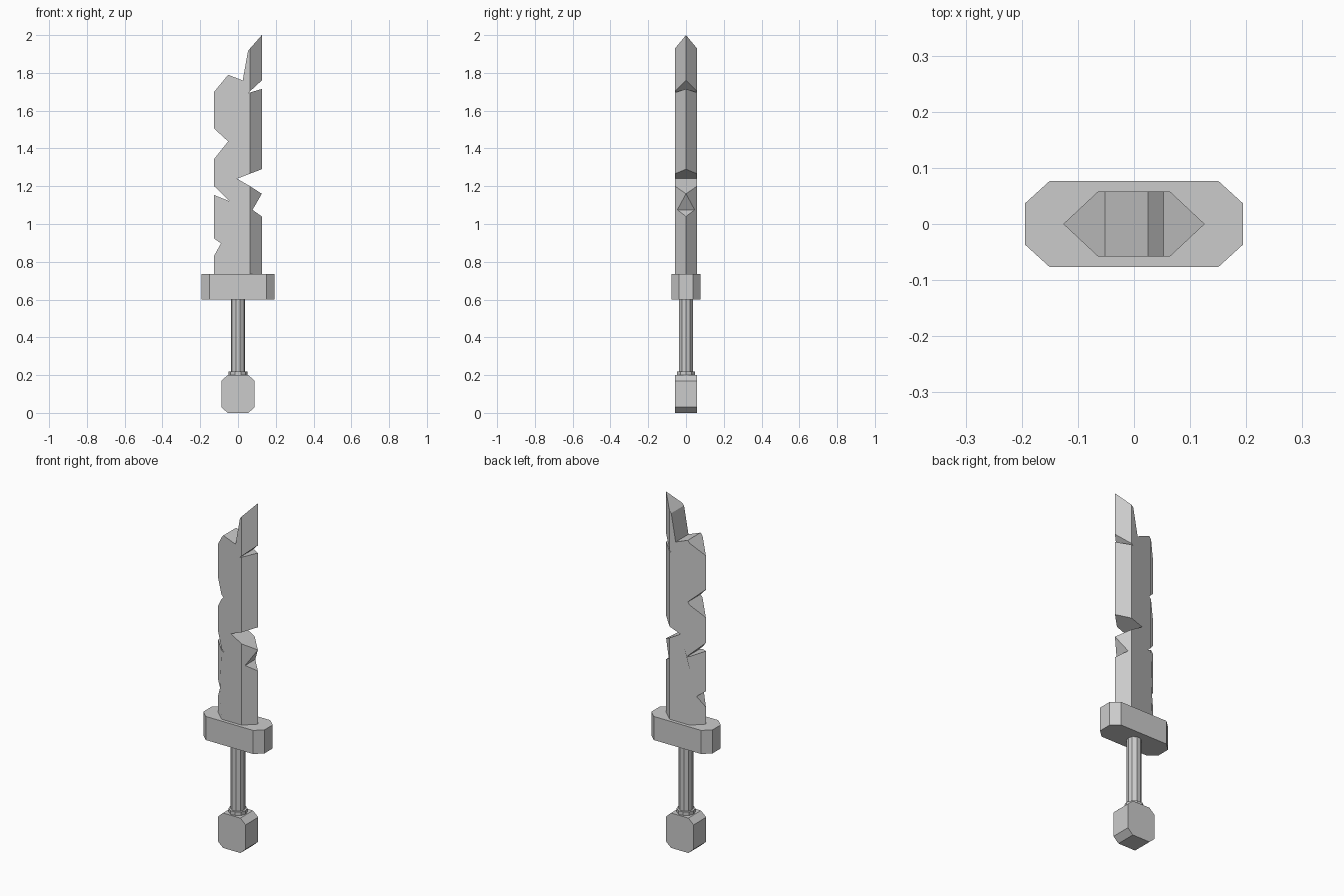
import bpy, bmesh, math
from mathutils import Matrix

if "Cube" in bpy.data.objects:
    bpy.data.objects.remove(bpy.data.objects["Cube"])


def finish(name, bm):
    bmesh.ops.recalc_face_normals(bm, faces=bm.faces[:])
    mesh = bpy.data.meshes.new(name)
    bm.to_mesh(mesh)
    bm.free()
    obj = bpy.data.objects.new(name, mesh)
    bpy.context.collection.objects.link(obj)
    return obj


def chamfered_rect(hx, hy, cx, cy):
    """Octagon: rectangle with half sizes hx, hy and corner cuts cx, cy."""
    a, b = hx - cx, hy - cy
    return [(a, -hy), (hx, -b), (hx, b), (a, hy), (-a, hy), (-hx, b), (-hx, -b), (-a, -hy)]


def prism(name, points, depth):
    """Extrude 3D outline points along the vector depth."""
    bm = bmesh.new()
    face = bm.faces.new([bm.verts.new(p) for p in points])
    ext = bmesh.ops.extrude_face_region(bm, geom=[face], use_keep_orig=True)
    verts = [g for g in ext["geom"] if isinstance(g, bmesh.types.BMVert)]
    bmesh.ops.translate(bm, verts=verts, vec=depth)
    return finish(name, bm)


def rod(name, radius, z0, z1, sides=10):
    bm = bmesh.new()
    bmesh.ops.create_cone(bm, cap_ends=True, segments=sides, radius1=radius, radius2=radius,
                          depth=z1 - z0,
                          matrix=Matrix.Translation((0, 0, (z0 + z1) / 2))
                          @ Matrix.Rotation(math.pi / 2, 4, "Z"))
    return finish(name, bm)


# Blade: chipped outline, thickened to a hexagonal cross-section
W, FLAT, T = 0.126, 0.064, 0.058
outline = [
    (W, 0.73), (W, 1.04), (0.077, 1.075), (W, 1.16), (0.064, 1.20), (-0.005, 1.24),
    (W, 1.29), (W, 1.715), (0.053, 1.693), (W, 1.76), (W, 2.0), (0.053, 1.917),
    (0.025, 1.76), (-0.052, 1.79), (-W, 1.70), (-W, 1.505), (-0.052, 1.437),
    (-W, 1.345), (-W, 1.20), (-0.044, 1.12), (-W, 1.153), (-W, 0.923), (-0.09, 0.897),
    (-W, 0.833), (-W, 0.73)]
bm = bmesh.new()
bm.faces.new([bm.verts.new((x, 0, z)) for x, z in outline])
for x in (-FLAT, FLAT):
    bmesh.ops.bisect_plane(bm, geom=bm.verts[:] + bm.edges[:] + bm.faces[:], dist=1e-5,
                           plane_co=(x, 0, 0), plane_no=(1, 0, 0))
ext = bmesh.ops.extrude_face_region(bm, geom=bm.faces[:], use_keep_orig=True)
back = {g for g in ext["geom"] if isinstance(g, bmesh.types.BMVert)}
for v in bm.verts:
    half = T * min(1, max(0, (W - abs(v.co.x)) / (W - FLAT)))
    v.co.y = half if v in back else -half
bmesh.ops.remove_doubles(bm, verts=bm.verts[:], dist=1e-4)
finish("blade", bm)

# Guard
prism("guard", [(x, y, 0.6) for x, y in chamfered_rect(0.194, 0.077, 0.044, 0.04)], (0, 0, 0.135))

# Grip and collar
rod("grip", 0.038, 0.19, 0.61)
rod("collar", 0.049, 0.19, 0.22)

# Pommel
prism("pommel", [(x, -0.057, z + 0.1) for x, z in chamfered_rect(0.088, 0.1, 0.033, 0.03)],
      (0, 0.114, 0))
